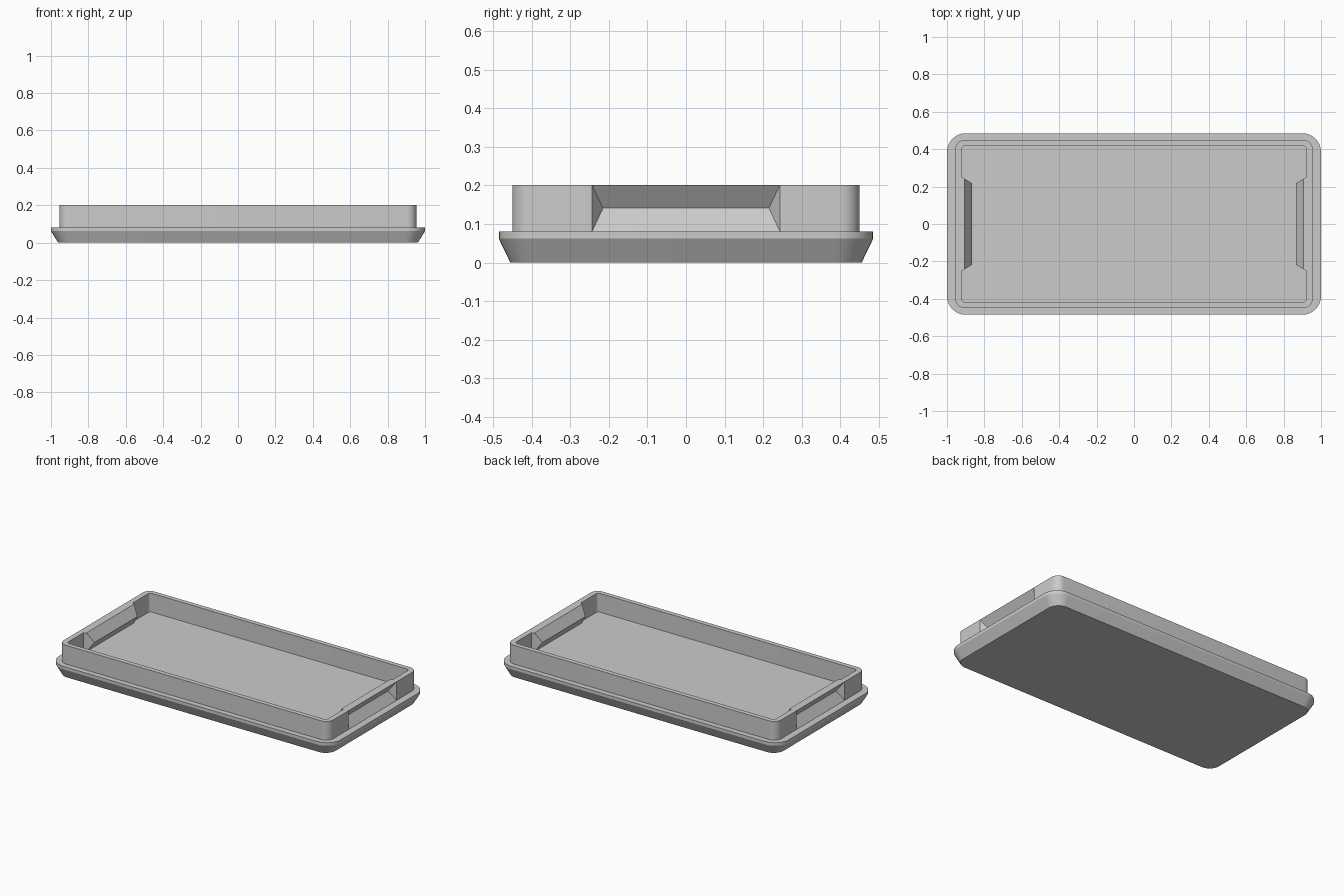
import bpy
import bmesh
from math import cos, sin, pi, radians

cube = bpy.data.objects.get("Cube")
if cube:
    bpy.data.objects.remove(cube, do_unlink=True)

grey = bpy.data.materials.new("light_grey_plastic")
grey.use_nodes = True
COLOUR = (0.6, 0.6, 0.6, 1)
grey.diffuse_color = COLOUR
grey.node_tree.nodes["Principled BSDF"].inputs["Base Color"].default_value = COLOUR

SEGMENTS = 8
BASE_TOP, GRIP_MID, RIM_TOP = 0.081, 0.141, 0.201


def rounded_loop(hx, hy, r, z, grip=()):
    """Counterclockwise rounded rectangle; grip holds (x, y) points added on both ends."""
    points = []
    for i, (sx, sy) in enumerate([(1, 1), (-1, 1), (-1, -1), (1, -1)]):
        for k in range(SEGMENTS + 1):
            a = (i + k / SEGMENTS) * pi / 2
            points.append((sx * (hx - r) + r * cos(a), sy * (hy - r) + r * sin(a), z))
        if i in (1, 3):
            side = [(x, y) for x, y in grip] + [(x, -y) for x, y in reversed(grip)]
            points += [(sx * x, -sx * y, z) for x, y in side]
    return points


def loft(name, loops, caps):
    """Skin consecutive loops, optionally closing the first and last."""
    bm = bmesh.new()
    rings = [[bm.verts.new(p) for p in loop] for loop in loops]
    n = len(rings[0])
    for low, high in zip(rings, rings[1:]):
        for i in range(n):
            j = (i + 1) % n
            bm.faces.new((low[i], low[j], high[j], high[i]))
    if caps:
        bm.faces.new(rings[0][::-1])
        bm.faces.new(rings[-1])
    bmesh.ops.remove_doubles(bm, verts=bm.verts, dist=0.0001)
    bmesh.ops.recalc_face_normals(bm, faces=bm.faces)
    mesh = bpy.data.meshes.new(name)
    bm.to_mesh(mesh)
    bm.free()
    mesh.materials.append(grey)
    mesh.shade_smooth()
    mesh.set_sharp_from_angle(angle=radians(25))
    obj = bpy.data.objects.new(name, mesh)
    bpy.context.collection.objects.link(obj)
    return obj


# Solid base plate with a bevelled underside
loft("base_plate", [
    rounded_loop(0.962, 0.455, 0.07, 0),
    rounded_loop(1.0, 0.485, 0.1, 0.062),
    rounded_loop(1.0, 0.485, 0.1, BASE_TOP),
], caps=True)


# Raised wall whose ends fold inward into finger grips
def outer(z, apex):
    return rounded_loop(0.955, 0.45, 0.05, z, [(0.955, 0.243), apex])


def inner(z, apex):
    return rounded_loop(0.92, 0.42, 0.02, z, [(0.92, 0.25), apex])


flat, fold = (0.955, 0.243), (0.913, 0.215)
inner_flat, inner_fold = (0.905, 0.241), (0.865, 0.217)
loft("rim_wall", [
    outer(BASE_TOP, flat),
    outer(GRIP_MID, fold),
    outer(RIM_TOP, flat),
    inner(RIM_TOP, inner_flat),
    inner(GRIP_MID, inner_fold),
    inner(BASE_TOP, inner_flat),
], caps=False)
